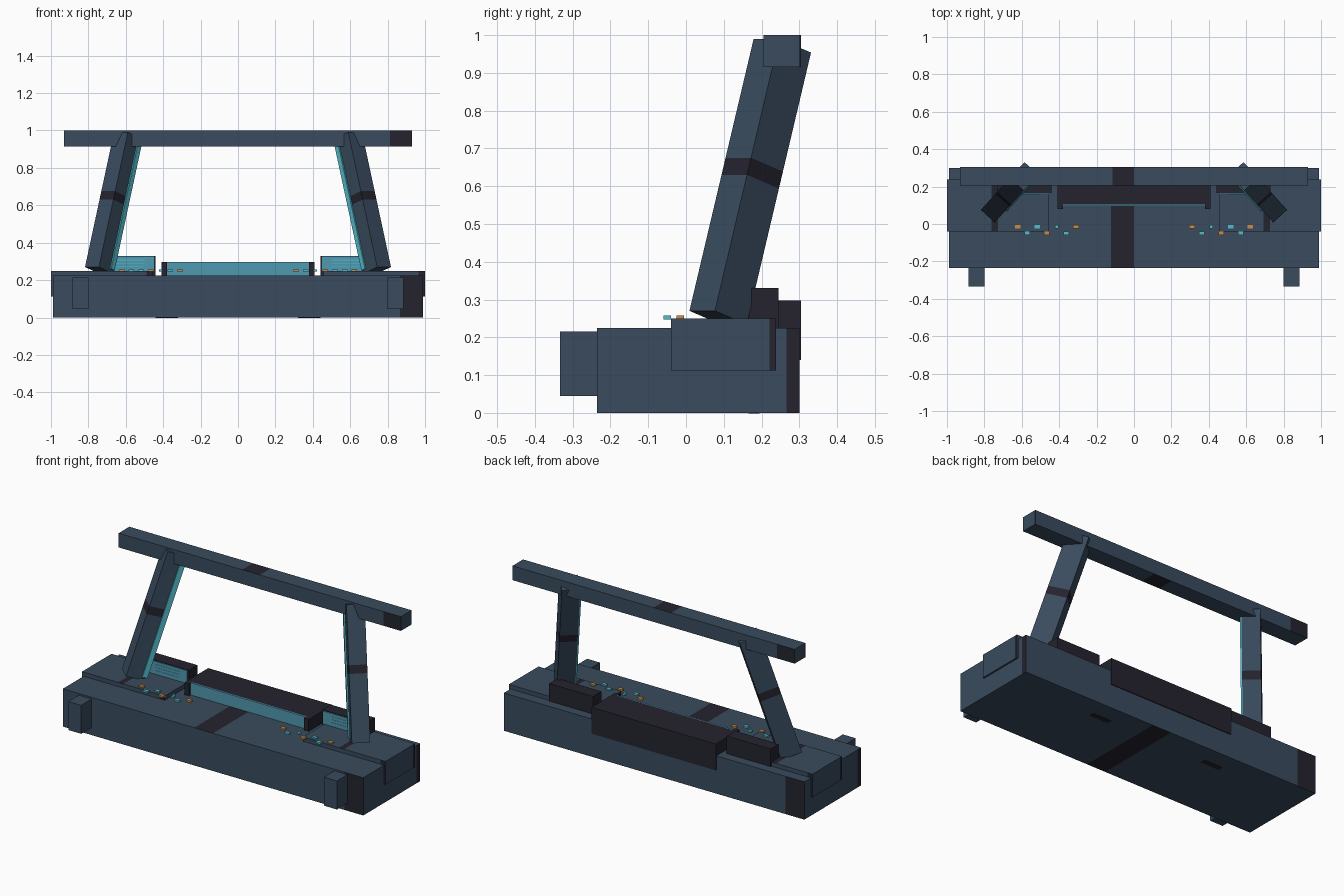
import bpy, bmesh
from mathutils import Matrix, Vector

cube = bpy.data.objects.get("Cube")
if cube:
    bpy.data.objects.remove(cube, do_unlink=True)


def material(name, r, g, b):
    m = bpy.data.materials.new(name)
    m.use_nodes = True
    m.diffuse_color = (r, g, b, 1)
    m.node_tree.nodes["Principled BSDF"].inputs["Base Color"].default_value = (r, g, b, 1)
    return m


SLATE = material("slate blue", 0.041, 0.071, 0.112)
DARK = material("charcoal", 0.018, 0.017, 0.028)
SCREEN = material("screen teal", 0.08, 0.32, 0.44)
CYAN = material("bright cyan", 0.09, 0.50, 0.60)
ORANGE = material("amber", 0.60, 0.27, 0.06)

BAND = 0.0625          # painted band width as a share of the box
EDGE = 0.5 - BAND


def wrap_band(c, n):
    """Band at the right-hand end of each wall, beside the middle on top and bottom."""
    if abs(n.z) > 0.5:
        return 0 < -c.x * n.z < BAND
    if abs(n.y) > 0.5:
        return -c.x * n.y > EDGE
    return c.y * n.x > EDGE


def ring_band(c, n):
    """Band running round the middle of a post."""
    return abs(n.z) < 0.5 and 0 < c.z < BAND


def solid(name, matrix, mats, band=None, cuts=()):
    """Unit cube, cut along the band edges, then placed by a matrix."""
    bm = bmesh.new()
    bmesh.ops.create_cube(bm, size=1)
    for axis, pos in cuts:
        normal = Vector([float(i == axis) for i in range(3)])
        bmesh.ops.bisect_plane(bm, geom=bm.verts[:] + bm.edges[:] + bm.faces[:],
                               plane_co=normal * pos, plane_no=normal)
    bm.normal_update()
    if band:
        for f in bm.faces:
            f.material_index = int(band(f.calc_center_median(), f.normal))
    bm.transform(matrix)
    mesh = bpy.data.meshes.new(name)
    bm.to_mesh(mesh)
    bm.free()
    for m in mats:
        mesh.materials.append(m)
    ob = bpy.data.objects.new(name, mesh)
    bpy.context.collection.objects.link(ob)
    return ob


def box(name, x, y, z, mat, banded=False):
    spans = (sorted(x), y, z)
    centre = Vector([(a + b) / 2 for a, b in spans])
    size = Vector([b - a for a, b in spans])
    matrix = Matrix.Translation(centre) @ Matrix.Diagonal(size).to_4x4()
    if banded:
        cuts = [(0, p) for p in (-EDGE, -BAND, 0, BAND, EDGE)] + [(1, -EDGE), (1, EDGE)]
        return solid(name, matrix, [mat, DARK], wrap_band, cuts)
    return solid(name, matrix, [mat])


# Console base and overhead bar
box("base", (-0.99, 0.99), (-0.235, 0.30), (0, 0.225), SLATE, True)
box("top_bar", (-0.93, 0.93), (0.205, 0.305), (0.915, 1.0), SLATE, True)

# Central display with end cheeks
box("center_display_housing", (-0.41, 0.41), (0.105, 0.305), (0.14, 0.297), DARK)
box("center_screen", (-0.38, 0.38), (0.097, 0.106), (0.222, 0.297), SCREEN)

for s, side in ((1, "left"), (-1, "right")):
    def pair(name, x, y, z, mat, banded=False):
        return box(side + "_" + name, (s * x[0], s * x[1]), y, z, mat, banded)

    pair("display_cheek", (0.38, 0.41), (0.08, 0.11), (0.22, 0.297), DARK)
    pair("side_deck", (0.455, 1.0), (-0.04, 0.238), (0.112, 0.25), SLATE, True)
    pair("front_foot", (0.80, 0.885), (-0.333, -0.23), (0.045, 0.215), SLATE)
    pair("floor_vent", (0.32, 0.44), (0.165, 0.195), (-0.002, 0.003), DARK)

    # Side display with readout lines
    pair("side_display_housing", (0.44, 0.73), (0.166, 0.245), (0.222, 0.33), DARK)
    pair("side_screen", (0.448, 0.72), (0.160, 0.167), (0.25, 0.326), SCREEN)
    for i in range(3):
        pair("readout_line", (0.50, 0.65), (0.158, 0.161),
             (0.27 + 0.018 * i, 0.273 + 0.018 * i), CYAN)

    # Leaning post
    axis = Vector((-s * 0.155, 0.17, 0.72)).normalized()
    across = Vector((axis.y, -axis.x, 0)).normalized()
    depth = axis.cross(across)
    turn = Matrix((across, depth, axis)).transposed().to_4x4()
    place = Matrix.Translation((s * 0.665, 0.17, 0.612)) @ turn
    solid(side + "_post", place @ Matrix.Diagonal((0.10, 0.12, 0.756, 1)),
          [SLATE, DARK], ring_band, [(2, 0), (2, BAND)])

    # Light strip along the inner face of the post
    strip = Matrix.Translation((-s * 0.052, 0.042, -0.01))
    solid(side + "_light_strip", place @ strip @ Matrix.Diagonal((0.012, 0.03, 0.70, 1)), [CYAN])

    # Two staggered rows of buttons
    for i in range(7):
        x = 0.31 + 0.052 * i
        y = -0.05 if i % 2 else -0.015
        w = 0.009 if i == 2 else 0.015
        pair("button", (x - w, x + w), (y - 0.01, y + 0.01), (0.247, 0.258),
             CYAN if i % 3 else ORANGE)
